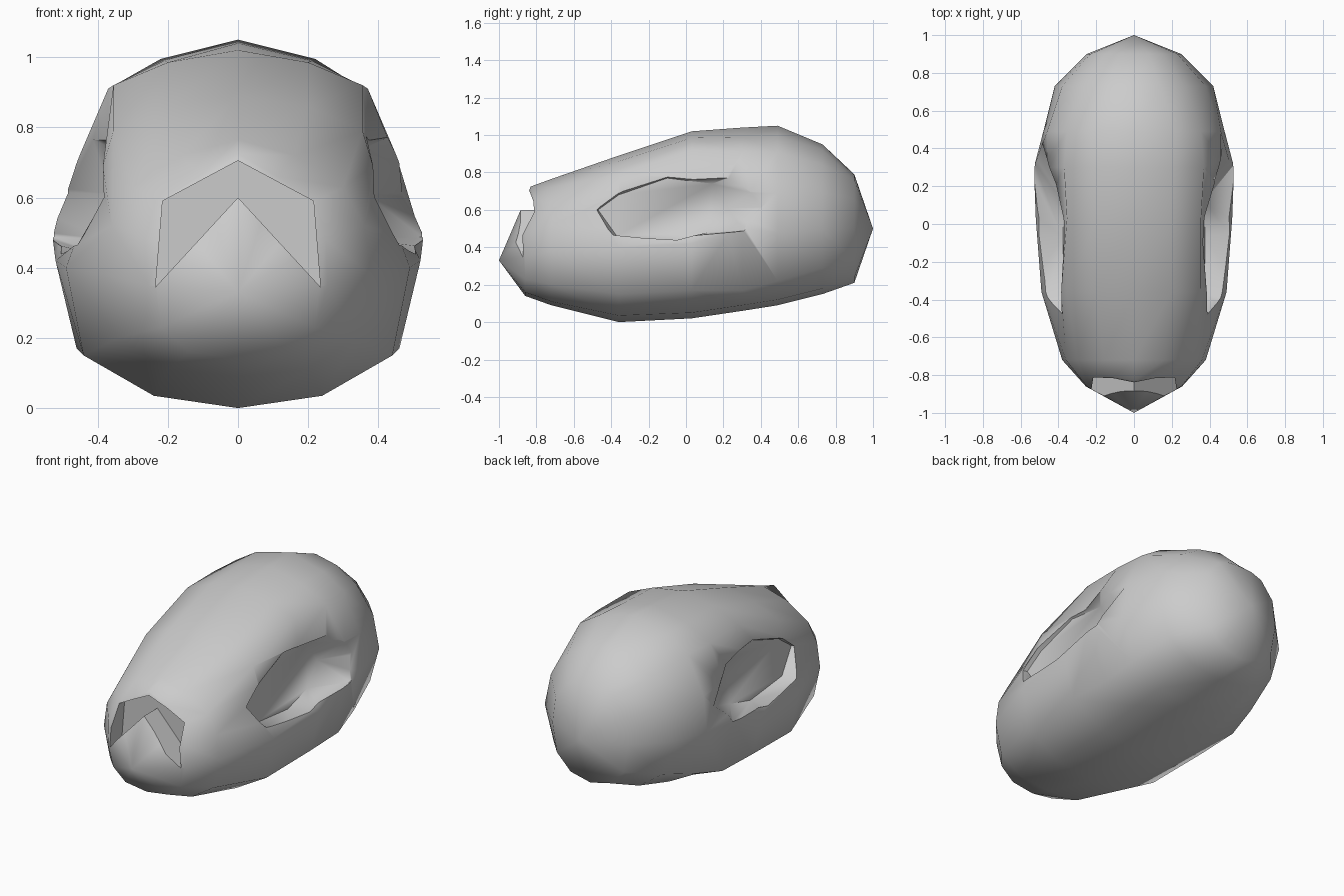
import bpy, bmesh

if "Cube" in bpy.data.objects:
    bpy.data.objects.remove(bpy.data.objects["Cube"])

# Half cross-sections (x, z) from bottom centre to top centre, back to front
SECTIONS = {
    0.90: [(0, .21), (.13, .24), (.22, .33), (.25, .50), (.23, .66), (.15, .76), (.08, .785), (0, .79)],
    0.73: [(0, .15), (.20, .18), (.36, .29), (.42, .50), (.38, .69), (.27, .84), (.14, .92), (0, .95)],
    0.49: [(0, .09), (.23, .12), (.42, .22), (.48, .48), (.46, .69), (.355, .91), (.22, .995), (0, 1.05)],
    0.30: [(0, .06), (.24, .09), (.45, .17), (.53, .50), (.46, .70), (.37, .91), (.21, .99), (0, 1.04)],
    0.03: [(0, .02), (.24, .05), (.46, .17), (.52, .42), (.37, .77), (.355, .92), (.2, .985), (0, 1.02)],
    -.36: [(0, .0), (.24, .035), (.44, .15), (.49, .40), (.385, .69), (.355, .79), (.2, .86), (0, .89)],
    -.72: [(0, .09), (.20, .11), (.34, .20), (.38, .38), (.36, .52), (.30, .63), (.16, .72), (0, .765)],
    -.86: [(0, .14), (.14, .16), (.22, .23), (.255, .35), (.25, .48), (.22, .59), (.11, .66), (0, .725)],
}


def make_object(name, bm):
    bmesh.ops.recalc_face_normals(bm, faces=bm.faces)
    mesh = bpy.data.meshes.new(name)
    bm.to_mesh(mesh)
    bm.free()
    obj = bpy.data.objects.new(name, mesh)
    bpy.context.collection.objects.link(obj)
    return obj


def bridge(bm, a, b):
    n = len(a)
    for i in range(n):
        j = (i + 1) % n
        bm.faces.new((a[i], a[j], b[j], b[i]))


def prism(name, inner, outer):
    bm = bmesh.new()
    a = [bm.verts.new(p) for p in inner]
    b = [bm.verts.new(p) for p in outer]
    bm.faces.new(a)
    bm.faces.new(b)
    bridge(bm, a, b)
    obj = make_object(name, bm)
    obj.hide_render = True
    return obj


# Skull shell lofted through the sections, closed with a point at each end
bm = bmesh.new()
rings = []
for y, half in SECTIONS.items():
    loop = half + [(-x, z) for x, z in half[-2:0:-1]]
    rings.append([bm.verts.new((x, y, z)) for x, z in loop])
for v in rings[-1]:                       # lean the upper nose rim back
    if v.co.z > .55:
        v.co.y += .05 if abs(v.co.x) > .05 else .03
for a, b in zip(rings, rings[1:]):
    bridge(bm, a, b)
for ring, tip in ((rings[0], (0, 1, .5)), (rings[-1], (0, -1, .33))):
    pole = bm.verts.new(tip)
    for i, v in enumerate(ring):
        bm.faces.new((v, ring[(i + 1) % len(ring)], pole))
skull = make_object("skull", bm)

# Eye sockets: octagonal recesses with walls flaring up and back
EYE = [(-.47, .60), (-.36, .68), (-.10, .77), (.14, .74), (.22, .61), (.12, .48), (-.07, .43), (-.37, .46)]
CY, CZ = -.1, .6


def flare(y, z):
    return (CY + (y - CY) * (2.4 if y > CY else 1.2),
            CZ + (z - CZ) * (1.8 if z > CZ else .9))


cutters = []
for side in (-1, 1):
    inner = [(side * (.355 + (.77 - z) * .06), y, z) for y, z in EYE]
    outer = [(side * .62, *flare(y, z)) for y, z in EYE]
    cutters.append(prism("eye_socket_cutter", inner, outer))

# Nose opening: chevron recess
NOSE = [(0, .705), (.215, .59), (.235, .345), (0, .60), (-.235, .345), (-.215, .59)]
cutters.append(prism("nose_cutter",
                     [(x, -.76, z) for x, z in NOSE],
                     [(x, -1.2, z) for x, z in NOSE]))

# Cut the openings and smooth the shell
bpy.context.view_layer.objects.active = skull
skull.select_set(True)
for c in cutters:
    mod = skull.modifiers.new("cut", 'BOOLEAN')
    mod.operation = 'DIFFERENCE'
    mod.solver = 'EXACT'
    mod.object = c
    bpy.ops.object.modifier_apply(modifier=mod.name)
for c in cutters:
    bpy.data.objects.remove(c)
bpy.ops.object.shade_smooth_by_angle(angle=0.95)
